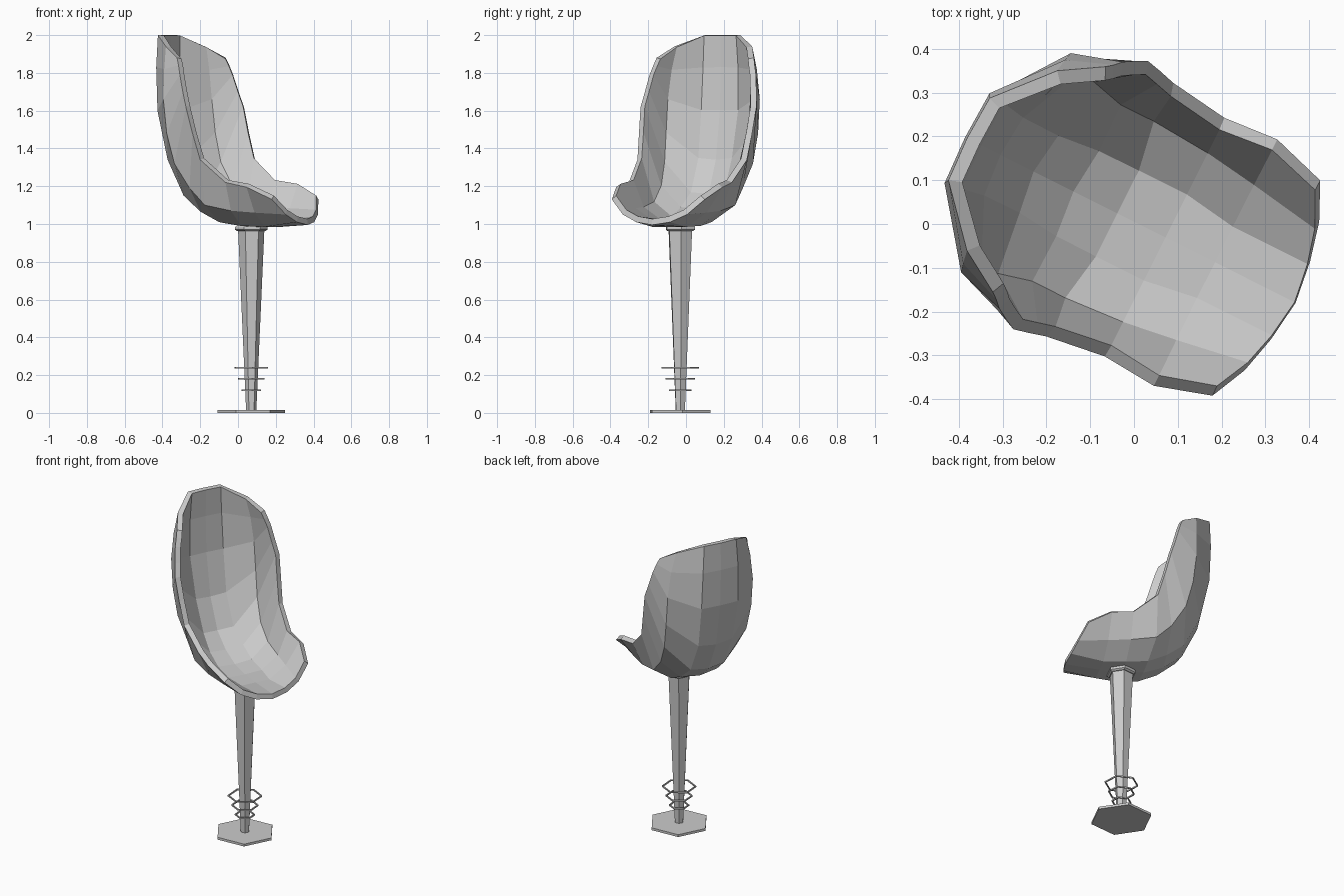
import bpy, bmesh
from math import sin, cos, radians, tau

if "Cube" in bpy.data.objects:
    bpy.data.objects.remove(bpy.data.objects["Cube"])

TURN = radians(-26.6)          # the chair faces front right
CENTRE = (0.07, -0.03, 0.0)


def add_object(name, bm):
    mesh = bpy.data.meshes.new(name)
    bm.to_mesh(mesh)
    bm.free()
    ob = bpy.data.objects.new(name, mesh)
    bpy.context.collection.objects.link(ob)
    ob.location = CENTRE
    ob.rotation_euler.z = TURN
    return ob


def lathe(name, profile, start, closed=False):
    """Six-sided revolve of (radius, z) points, capped or closed in a loop."""
    bm = bmesh.new()
    rings = [[bm.verts.new((r * cos(start + tau * i / 6), r * sin(start + tau * i / 6), z))
              for i in range(6)] for r, z in profile]
    n = len(rings)
    for k in range(n if closed else n - 1):
        a, b = rings[k], rings[(k + 1) % n]
        for i in range(6):
            j = (i + 1) % 6
            bm.faces.new((a[i], a[j], b[j], b[i]))
    if not closed:
        bm.faces.new(rings[0][::-1])
        bm.faces.new(rings[-1])
    bmesh.ops.recalc_face_normals(bm, faces=bm.faces)
    return add_object(name, bm)


# Seat shell: cross-sections from front lip to top of back, centre line to rim
rows = [
    [(.335, 0, .995), (.322, .10, 1.01), (.30, .19, 1.05), (.26, .275, 1.13)],
    [(.13, 0, .985), (.13, .10, .985), (.13, .22, 1.06), (.13, .315, 1.195)],
    [(0, 0, .985), (0, .12, .99), (0, .24, 1.07), (0, .305, 1.22)],
    [(-.13, 0, 1.0), (-.13, .12, 1.01), (-.15, .25, 1.10), (-.14, .324, 1.34)],
    [(-.25, 0, 1.05), (-.24, .12, 1.065), (-.24, .25, 1.19), (-.18, .335, 1.48)],
    [(-.36, 0, 1.14), (-.345, .11, 1.15), (-.32, .27, 1.32), (-.215, .343, 1.62)],
    [(-.45, 0, 1.33), (-.44, .11, 1.34), (-.36, .28, 1.48), (-.24, .33, 1.70)],
    [(-.50, 0, 1.60), (-.495, .12, 1.60), (-.38, .28, 1.66), (-.265, .315, 1.79)],
    [(-.51, 0, 1.83), (-.505, .115, 1.83), (-.385, .26, 1.82), (-.28, .30, 1.84)],
    [(-.505, 0, 2.0), (-.50, .105, 2.0), (-.39, .23, 1.94), (-.295, .288, 1.88)],
]
bm = bmesh.new()
grid = []
for row in rows:
    full = [(x, -y, z) for x, y, z in row[:0:-1]] + row
    grid.append([bm.verts.new(p) for p in full])
for a, b in zip(grid, grid[1:]):
    for i in range(6):
        bm.faces.new((a[i], b[i], b[i + 1], a[i + 1]))
bm.normal_update()
bm.faces.ensure_lookup_table()
if bm.faces[8].normal.z > 0:
    bmesh.ops.reverse_faces(bm, faces=bm.faces)
seat = add_object("seat_shell", bm)
thick = seat.modifiers.new("thickness", 'SOLIDIFY')
thick.thickness = 0.032
thick.offset = -1

# Pedestal: base plate, tapered stem and mounting flange
FLAT = radians(30)
lathe("base_plate", [(.18, 0), (.18, .015)], FLAT)
lathe("stem", [(.027, .01), (.07, .975)], FLAT)
lathe("seat_flange", [(.075, .962), (.086, .970), (.086, .982), (.078, .992)], FLAT)

# Thin hexagonal rings around the lower stem
T = .004
for i, (r, z) in enumerate([(.059, .12), (.079, .18), (.10, .24)]):
    lathe(f"stem_ring_{i + 1}", [(r - 2 * T, z - T), (r, z - T), (r, z + T), (r - 2 * T, z + T)],
          0, closed=True)
